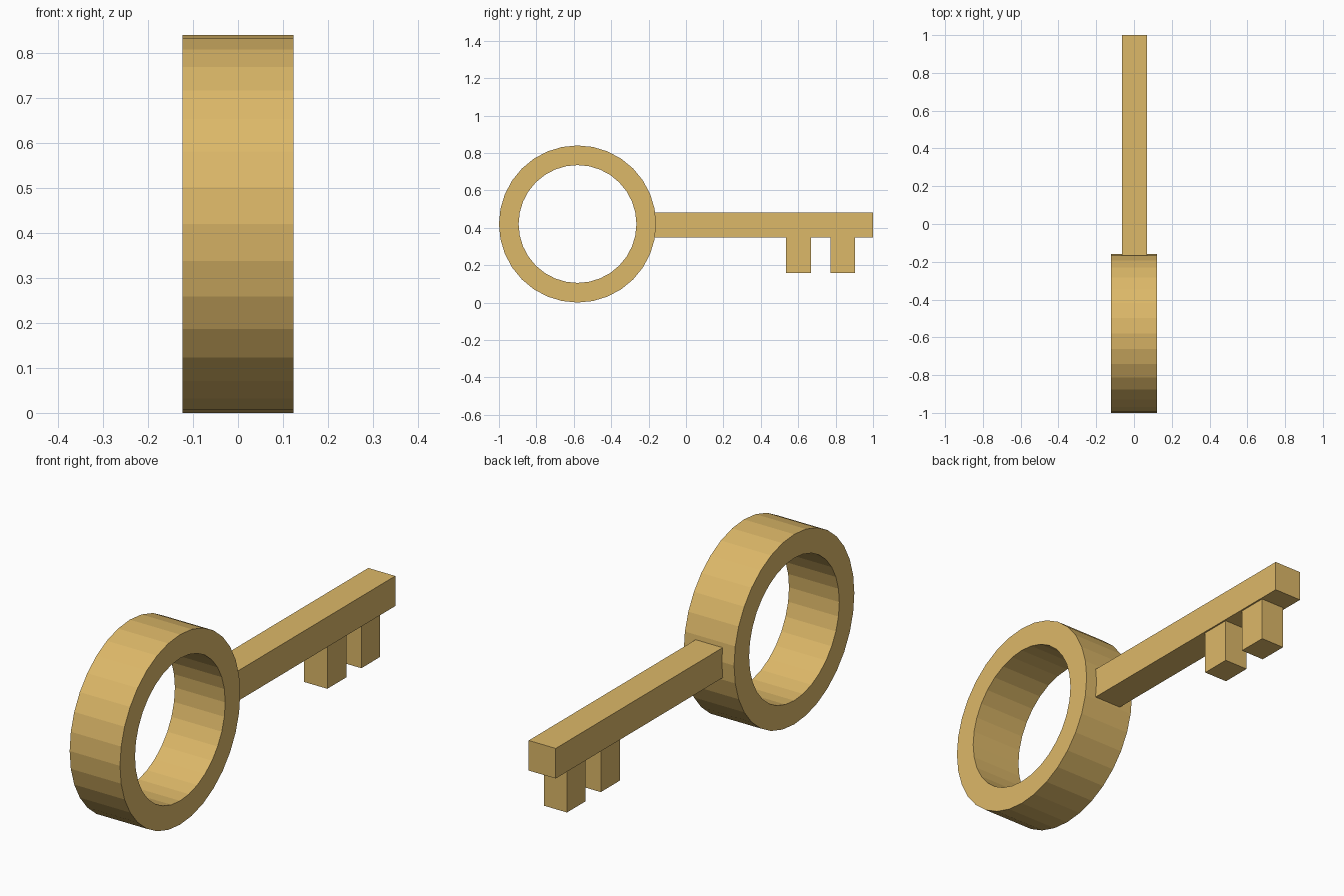
import bpy, bmesh
from math import cos, sin, tau

if "Cube" in bpy.data.objects:
    bpy.data.objects.remove(bpy.data.objects["Cube"])

brass = bpy.data.materials.new("brass")
brass.diffuse_color = (0.72, 0.48, 0.14, 1)
brass.use_nodes = True
brass.node_tree.nodes["Principled BSDF"].inputs["Base Color"].default_value = brass.diffuse_color


def finish(name, bm):
    bmesh.ops.recalc_face_normals(bm, faces=bm.faces)
    mesh = bpy.data.meshes.new(name)
    bm.to_mesh(mesh)
    bm.free()
    mesh.materials.append(brass)
    obj = bpy.data.objects.new(name, mesh)
    bpy.context.collection.objects.link(obj)


def box(name, lo, hi):
    bm = bmesh.new()
    bmesh.ops.create_cube(bm, size=1)
    for v in bm.verts:
        v.co = [(a + b) / 2 + c * (b - a) for a, b, c in zip(lo, hi, v.co)]
    finish(name, bm)


def ring(name, y, z, outer, inner, half_width, sides=32):
    # rectangular cross-section swept around the x axis
    section = [(-half_width, outer), (half_width, outer),
               (half_width, inner), (-half_width, inner)]
    bm = bmesh.new()
    loops = []
    for i in range(sides):
        a = tau * i / sides
        loops.append([bm.verts.new((x, y + r * cos(a), z + r * sin(a)))
                      for x, r in section])
    for i in range(sides):
        p, q = loops[i - 1], loops[i]
        for k in range(4):
            bm.faces.new((p[k - 1], p[k], q[k], q[k - 1]))
    finish(name, bm)


# Round handle
ring("bow_ring", -0.58, 0.42, 0.42, 0.315, 0.123)

# Square shaft, its end just touching into the ring
box("shaft", (-0.063, -0.168, 0.348), (0.069, 1.0, 0.481))

# Two teeth hanging below the shaft
for i, (y0, y1) in enumerate([(0.535, 0.668), (0.773, 0.904)]):
    box(f"tooth_{i + 1}", (-0.051, y0, 0.158), (0.062, y1, 0.35))
